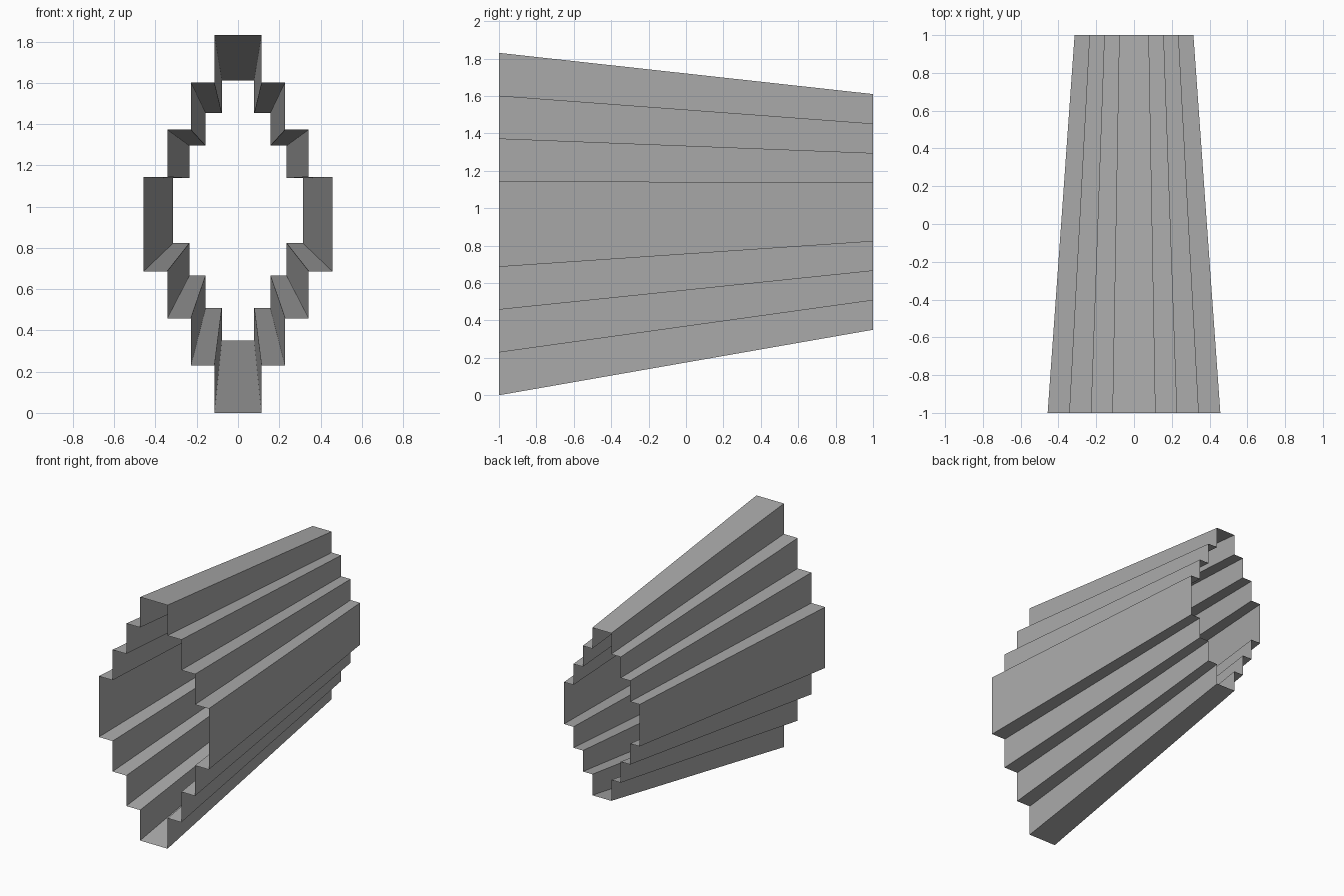
import bpy, bmesh

if "Cube" in bpy.data.objects:
    bpy.data.objects.remove(bpy.data.objects["Cube"])

# Stepped profile in step units: right half from bottom to top, then mirrored
right = [(1, 0), (1, 1), (2, 1), (2, 2), (3, 2), (3, 3), (4, 3),
         (4, 5), (3, 5), (3, 6), (2, 6), (2, 7), (1, 7), (1, 8)]
profile = right + [(-x, z) for x, z in reversed(right)]

# Each open end: y, x step, z step, base height
ENDS = [(-1.0, 0.1143, 0.2288, 0.0), (1.0, 0.0786, 0.1575, 0.35)]

grey = bpy.data.materials.new("mid grey")
grey.diffuse_color = (0.4, 0.4, 0.4, 1)
grey.use_nodes = True
grey.node_tree.nodes["Principled BSDF"].inputs["Base Color"].default_value = grey.diffuse_color

# Tapered open-ended shell joining the large front outline to the small back one
bm = bmesh.new()
front, back = [[bm.verts.new((x * sx, y, base + z * sz)) for x, z in profile]
               for y, sx, sz, base in ENDS]
n = len(profile)
for i in range(n):
    j = (i + 1) % n
    bm.faces.new((front[i], front[j], back[j], back[i]))

mesh = bpy.data.meshes.new("stepped_tunnel")
bm.to_mesh(mesh)
bm.free()
mesh.materials.append(grey)
bpy.context.collection.objects.link(bpy.data.objects.new("stepped_tunnel", mesh))
